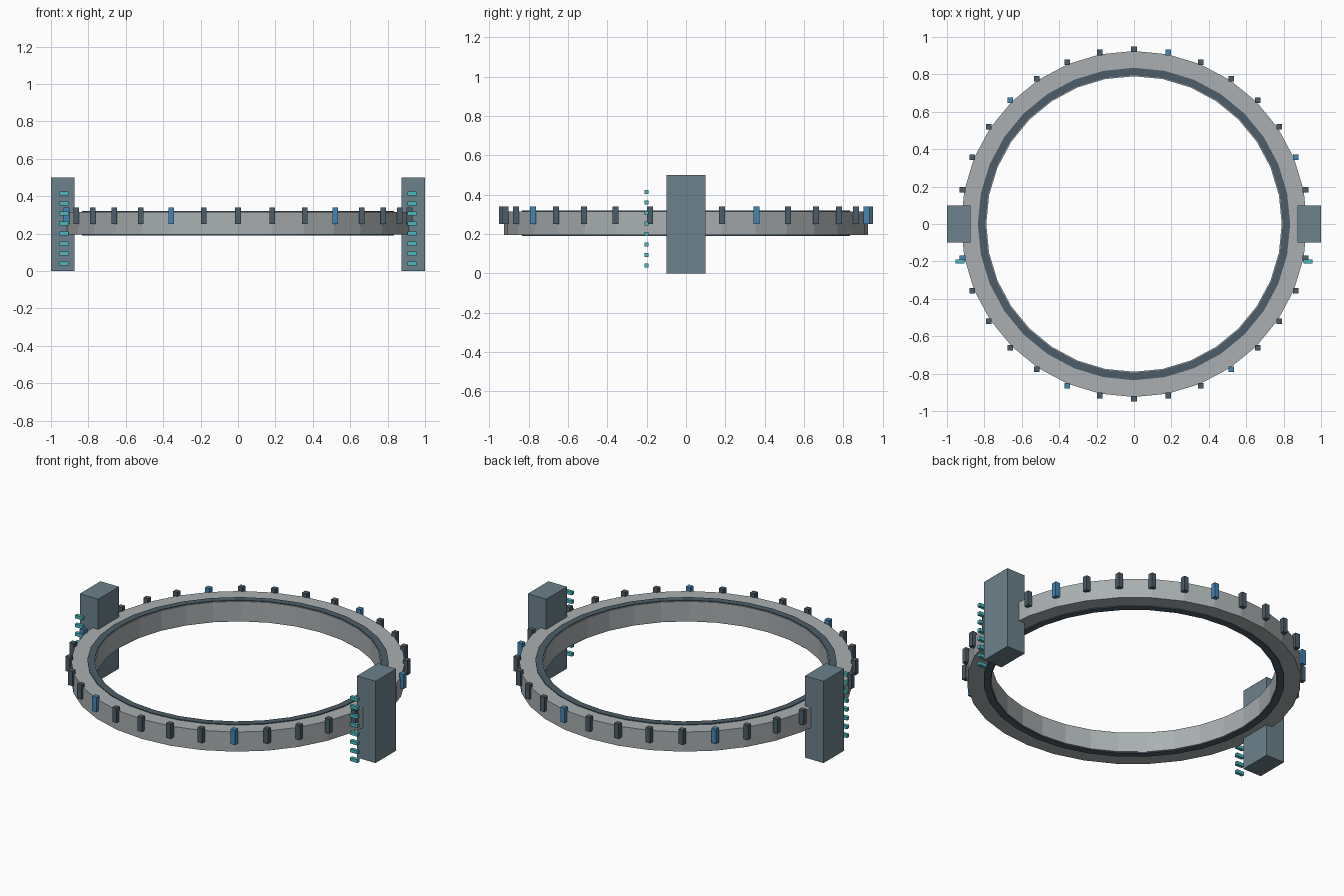
import bpy, bmesh, math
from mathutils import Matrix, Vector

if "Cube" in bpy.data.objects:
    bpy.data.objects.remove(bpy.data.objects["Cube"])


def material(name, rgb):
    m = bpy.data.materials.new(name)
    m.use_nodes = True
    m.diffuse_color = (*rgb, 1)
    m.node_tree.nodes["Principled BSDF"].inputs["Base Color"].default_value = (*rgb, 1)
    return m


GREY = material("light_grey", (0.40, 0.43, 0.44))
SLATE = material("slate", (0.15, 0.22, 0.26))
DARK = material("dark_slate", (0.075, 0.11, 0.14))
BLUE = material("blue", (0.06, 0.24, 0.46))
TEAL = material("teal", (0.07, 0.48, 0.52))
SIDES = 32


def finish(bm, name, *mats):
    mesh = bpy.data.meshes.new(name)
    bm.to_mesh(mesh)
    bm.free()
    for m in mats:
        mesh.materials.append(m)
    obj = bpy.data.objects.new(name, mesh)
    bpy.context.collection.objects.link(obj)


def box(bm, centre, size, slot=0):
    mat = Matrix.Translation(centre) @ Matrix.Diagonal((*size, 1))
    verts = bmesh.ops.create_cube(bm, size=1, matrix=mat)["verts"]
    for f in {f for v in verts for f in v.link_faces}:
        f.material_index = slot


def annulus(name, inner, outer, low, high, mat):
    bm = bmesh.new()
    profile = [(outer, low), (outer, high), (inner, high), (inner, low)]
    loops = []
    for i in range(SIDES):
        a = math.tau * i / SIDES
        loops.append([bm.verts.new((r * math.cos(a), r * math.sin(a), z)) for r, z in profile])
    for i, here in enumerate(loops):
        there = loops[(i + 1) % SIDES]
        for k in range(4):
            n = (k + 1) % 4
            bm.faces.new((here[k], there[k], there[n], here[n]))
    bmesh.ops.recalc_face_normals(bm, faces=bm.faces)
    finish(bm, name, mat)


# Ring body and the narrow band standing proud of it
annulus("ring_body", 0.79, 0.925, 0.195, 0.315, GREY)
annulus("inner_band", 0.795, 0.835, 0.19, 0.32, DARK)

# Blocks around the rim, every fifth one blue
bm = bmesh.new()
for i in range(SIDES):
    a = math.tau * i / SIDES
    at = Vector((0.935 * math.cos(a), 0.935 * math.sin(a), 0.295))
    box(bm, at, (0.03, 0.03, 0.09), 1 if i % 5 == 2 else 0)
finish(bm, "rim_blocks", DARK, BLUE)

# Side pillars and the stack of small bars in front of each
for side, label in ((1, "left"), (-1, "right")):
    bm = bmesh.new()
    box(bm, (0.9375 * side, 0, 0.25), (0.125, 0.2, 0.5))
    finish(bm, label + "_pillar", SLATE)
    bm = bmesh.new()
    for k in range(8):
        box(bm, (0.93 * side, -0.2, 0.04 + 0.0535 * k), (0.05, 0.02, 0.02))
    finish(bm, label + "_bars", TEAL)
